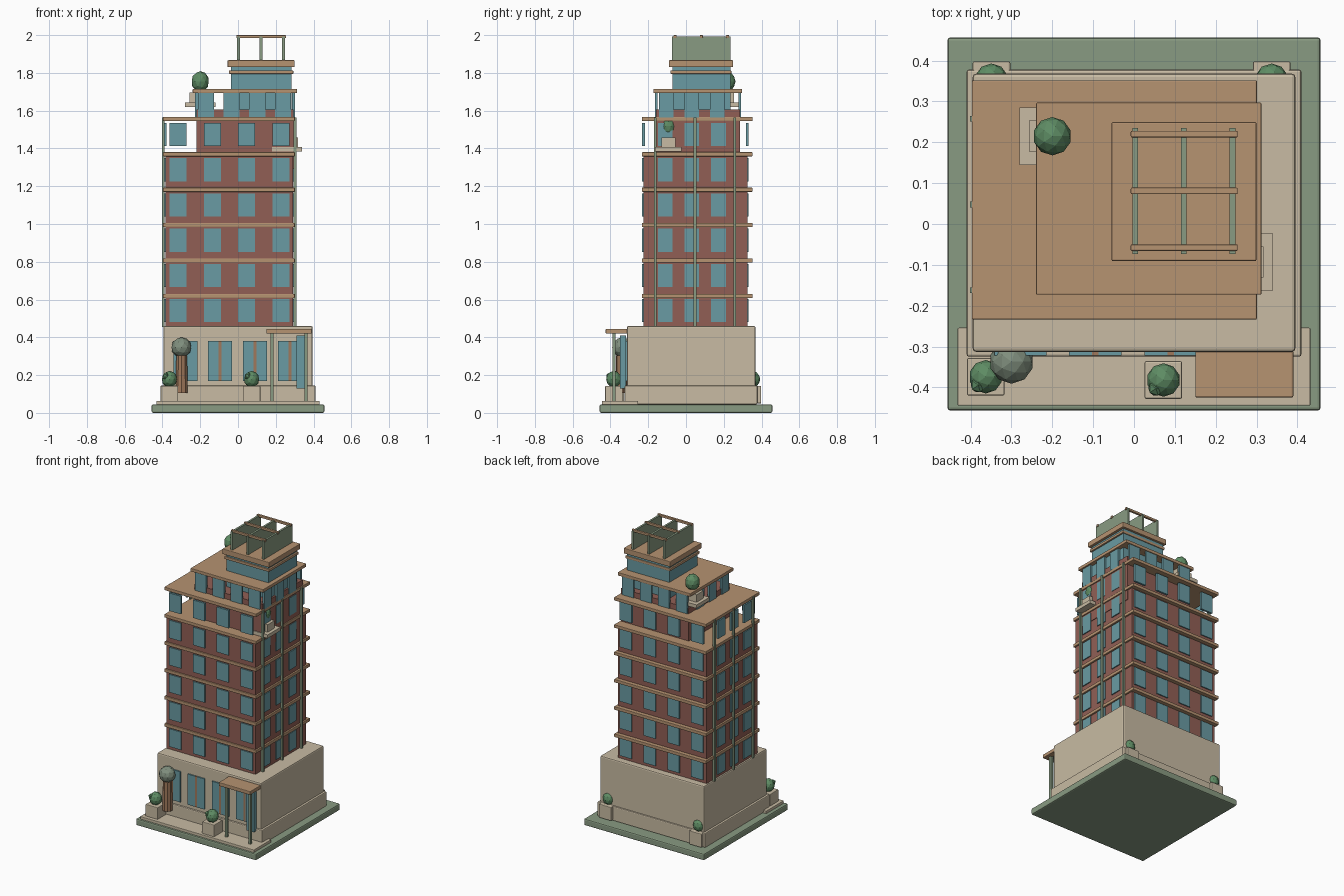
import bpy, bmesh
from mathutils import Matrix, Vector

old = bpy.data.objects.get("Cube")
if old:
    bpy.data.objects.remove(old, do_unlink=True)


def material(name, rgb):
    lin = [((c / 255 + 0.055) / 1.055) ** 2.4 for c in rgb] + [1]
    m = bpy.data.materials.new(name)
    m.use_nodes = True
    m.diffuse_color = lin
    m.node_tree.nodes["Principled BSDF"].inputs["Base Color"].default_value = lin
    return m


STONE = material("pale stone", (200, 187, 163))
WOOD = material("tan timber", (182, 147, 113))
BRICK = material("red brick", (145, 95, 85))
GLASS = material("teal glass", (106, 155, 163))
SAGE = material("sage green", (137, 155, 130))
LEAF = material("leaf green", (94, 140, 100))
GREY_LEAF = material("grey leaf", (128, 143, 126))
BARK = material("bark", (160, 121, 92))


def finish(name, bm, mat):
    me = bpy.data.meshes.new(name)
    bm.to_mesh(me)
    bm.free()
    me.materials.append(mat)
    ob = bpy.data.objects.new(name, me)
    bpy.context.collection.objects.link(ob)
    return ob


def add_box(bm, x, y, z):
    lo, hi = Vector((x[0], y[0], z[0])), Vector((x[1], y[1], z[1]))
    mat = Matrix.Translation((lo + hi) / 2) @ Matrix.Diagonal((hi - lo).to_4d())
    bmesh.ops.create_cube(bm, size=1, matrix=mat)


def boxes(name, mat, items, bevel=0):
    bm = bmesh.new()
    for item in items:
        add_box(bm, *item)
    ob = finish(name, bm, mat)
    if bevel:
        mod = ob.modifiers.new("soft edge", "BEVEL")
        mod.width, mod.segments = bevel, 2
    return ob


def around(c, half):
    return (c - half, c + half)


def foliage(name, mat, centre, r, height, bump=True):
    bm = bmesh.new()
    c = Vector(centre)
    scale = Matrix.Diagonal((1, 1, height / r, 1))
    bmesh.ops.create_icosphere(bm, subdivisions=2, radius=r, matrix=Matrix.Translation(c) @ scale)
    if bump:
        off = Vector((-0.45, -0.5, 0.4)) * r
        bmesh.ops.create_icosphere(bm, subdivisions=1, radius=r * 0.5, matrix=Matrix.Translation(c + off))
    finish(name, bm, mat)


# Ground and podium
boxes("lawn_base", SAGE, [((-.457, .457), (-.457, .457), (0, .045))], .008)
boxes("front_paving", STONE, [((-.432, .432), (-.445, -.254), (.04, .063))], .003)
boxes("podium_plinth", STONE, [((-.41, .41), (-.325, .378), (.045, .145))], .006)
boxes("podium", STONE, [((-.395, .395), (-.313, .368), (.1, .46))], .008)

# Shopfront windows with timber mullions
shop_x = [-.278, -.095, .09, .275]
boxes("shop_glass", GLASS, [(around(c + s * .036, .028), (-.322, -.31), (.17, .38))
                            for c in shop_x for s in (-1, 1)])
boxes("shop_mullions", BARK, [(around(c, .008), (-.322, -.31), (.17, .38)) for c in shop_x])

# Entrance canopy, posts and door leaf
boxes("entrance_canopy", WOOD, [((.15, .39), (-.425, -.31), (.42, .445))], .004)
boxes("canopy_posts", SAGE, [(around(x, .008), around(-.38, .008), (.063, .42)) for x in (.18, .36)])
boxes("entrance_door", GLASS, [((.31, .365), (-.35, -.318), (.13, .41))])

# Tower brick bodies
X0, X1, Y0, Y1 = -.385, .29, -.225, .325
SX0, SX1, SY0, SY1 = -.22, .294, -.158, .285
boxes("tower_wall", BRICK, [((X0, X1), (Y0, Y1), (.45, 1.36))])
boxes("setback_wall", BRICK, [((SX0, SX1), (SY0, SY1), (1.29, 1.605))])

# Floor slabs
STEP = .1875
boxes("floor_slabs", WOOD, [((-.397, .301), (-.234, .352), around(.619 + i * STEP, .011))
                            for i in range(6)], .003)
boxes("setback_roof", WOOD, [((-.24, .312), (-.173, .297), (1.693, 1.715))], .003)


def window_ring(name, x, y, cols_x, cols_y, levels, half_x, half_y):
    """Window plates on all four sides at each level."""
    t = .007
    items = []
    for z in levels:
        for c in cols_x:
            items += [(around(c, half_x), around(f, t), z) for f in y]
        for c in cols_y:
            items += [(around(f, t), around(c, half_y), z) for f in x]
    boxes(name, GLASS, items)


# Windows of the main floors and the setback floor
window_ring("tower_windows", (X0, X1), (Y0, Y1), [-.317 + i * .1813 for i in range(4)],
            [-.11 + i * .141 for i in range(3)],
            [(.48 + i * .1865, .603 + i * .1865) for i in range(6)], .045, .039)
window_ring("setback_windows", (SX0, SX1), (SY0, SY1), [-.17 + i * .136 for i in range(4)],
            [-.105 + i * .135 for i in range(3)], [(1.565, 1.694)], .043, .039)

# Slender posts on both sides
boxes("side_posts", SAGE, [(around(x, .007), around(y, .007), (.455, 1.563))
                           for x in (-.395, .302) for y in (-.162, .048, .258)])

# Penthouse
boxes("penthouse_glass", GLASS, [((-.038, .282), (-.072, .235), (1.6, 1.835))])
boxes("penthouse_band", WOOD, [((-.048, .293), (-.082, .24), (1.795, 1.813))], .003)
boxes("penthouse_roof", WOOD, [((-.055, .3), (-.091, .25), (1.83, 1.867))], .004)

# Roof pergola
boxes("pergola_fins", SAGE, [(around(x, .007), (-.073, .235), (1.86, 1.993))
                             for x in (.003, .122, .241)])
boxes("pergola_bars", WOOD, [((-.008, .254), around(y, .008), (1.984, 2.0))
                             for y in (-.058, .081, .22)], .003)

# Hanging planters on the tower
for side, x, y, z in (("left", .26, -.093, 1.384), ("right", -.2, .215, 1.62)):
    boxes(side + "_balcony_slab", STONE, [(around(x, .08), around(y, .07), (z, z + .024))])
    boxes(side + "_balcony_planter", STONE, [(around(x, .057), around(y, .038), (z + .024, z + .075))])
    foliage(side + "_balcony_bush", LEAF, (x, y, z + .134), .047, .055, False)

# Ground planters
for i, (x, y) in enumerate([(-.363, -.374), (.072, -.382), (-.349, .352), (.337, .352)]):
    boxes(f"ground_planter_{i + 1}", STONE, [(around(x, .046), around(y, .046), (.05, .143))], .004)
    foliage(f"ground_bush_{i + 1}", LEAF, (x, y, .178), .041, .044)

# Street tree
bm = bmesh.new()
bmesh.ops.create_cone(bm, cap_ends=True, segments=10, radius1=.033, radius2=.03, depth=.2,
                      matrix=Matrix.Translation((-.298, -.34, .205)))
finish("tree_trunk", bm, BARK)
foliage("tree_crown", GREY_LEAF, (-.3, -.337, .347), .054, .053, False)
